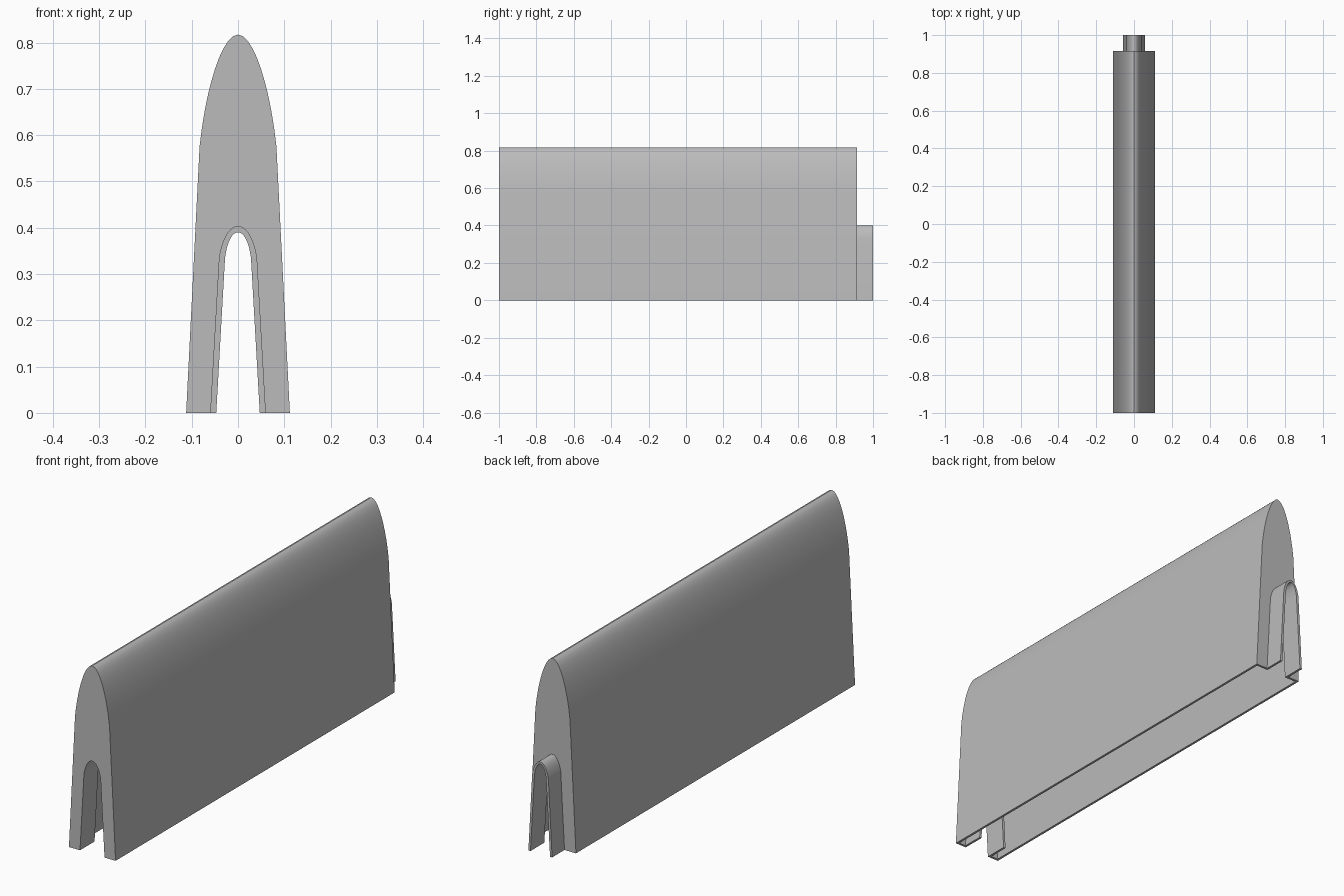
import bpy
import bmesh
from mathutils import Vector
from mathutils.geometry import interpolate_bezier

cube = bpy.data.objects.get("Cube")
if cube:
    bpy.data.objects.remove(cube, do_unlink=True)

GREY = 0.5
STEPS = 10

plastic = bpy.data.materials.new("grey_plastic")
plastic.use_nodes = True
plastic.diffuse_color = (GREY, GREY, GREY, 1)
plastic.node_tree.nodes["Principled BSDF"].inputs["Base Color"].default_value = (GREY, GREY, GREY, 1)


def arch(foot, shoulder, shoulder_z, handle, crown, top):
    """Open arch in x, z: straight leg, curved crown, mirrored leg."""
    curve = interpolate_bezier(Vector((shoulder, shoulder_z)), Vector(handle),
                               Vector((crown, top)), Vector((0, top)), STEPS + 1)
    half = [Vector((foot, 0))] + list(curve)
    return half + [Vector((-p.x, p.y)) for p in reversed(half[:-1])]


def loft(name, sections):
    """Join (arch, y) sections into a closed ring and cap the two feet."""
    bm = bmesh.new()
    rows = [[bm.verts.new((p.x, y, p.y)) for p in prof] for prof, y in sections]
    for a, b in zip(rows, rows[1:] + rows[:1]):
        for i in range(len(a) - 1):
            bm.faces.new((a[i], a[i + 1], b[i + 1], b[i]))
    for end in (0, -1):
        bm.faces.new([row[end] for row in rows])
    bmesh.ops.recalc_face_normals(bm, faces=bm.faces)
    mesh = bpy.data.meshes.new(name)
    bm.to_mesh(mesh)
    bm.free()
    mesh.materials.append(plastic)
    obj = bpy.data.objects.new(name, mesh)
    bpy.context.collection.objects.link(obj)
    bpy.ops.object.select_all(action="DESELECT")
    obj.select_set(True)
    bpy.context.view_layer.objects.active = obj
    bpy.ops.object.shade_smooth_by_angle()
    return obj


# Cross-sections, from the outside in
outer = arch(0.112, 0.083, 0.575, (0.07, 0.70), 0.035, 0.817)
lining = arch(0.102, 0.073, 0.57, (0.061, 0.69), 0.03, 0.805)
socket_out = arch(0.069, 0.051, 0.34, (0.044, 0.385), 0.025, 0.414)
socket_in = arch(0.059, 0.040, 0.335, (0.034, 0.375), 0.018, 0.403)
tongue_out = arch(0.057, 0.039, 0.335, (0.033, 0.373), 0.018, 0.40)
tongue_in = arch(0.047, 0.028, 0.335, (0.023, 0.372), 0.012, 0.39)

# Hollow body with pierced end walls, open underneath
loft("barrier_body", [(outer, -1), (outer, 0.915), (tongue_in, 0.915), (tongue_in, 0.905),
                      (lining, 0.905), (lining, -0.99), (socket_in, -0.99), (socket_in, -1)])


# Thin sleeves: recessed socket at the front, projecting tongue at the back
def sleeve(name, out, inn, y0, y1):
    loft(name, [(out, y0), (out, y1), (inn, y1), (inn, y0)])


sleeve("front_socket", socket_out, socket_in, -0.99, -0.9)
sleeve("back_tongue", tongue_out, tongue_in, 0.915, 1)
